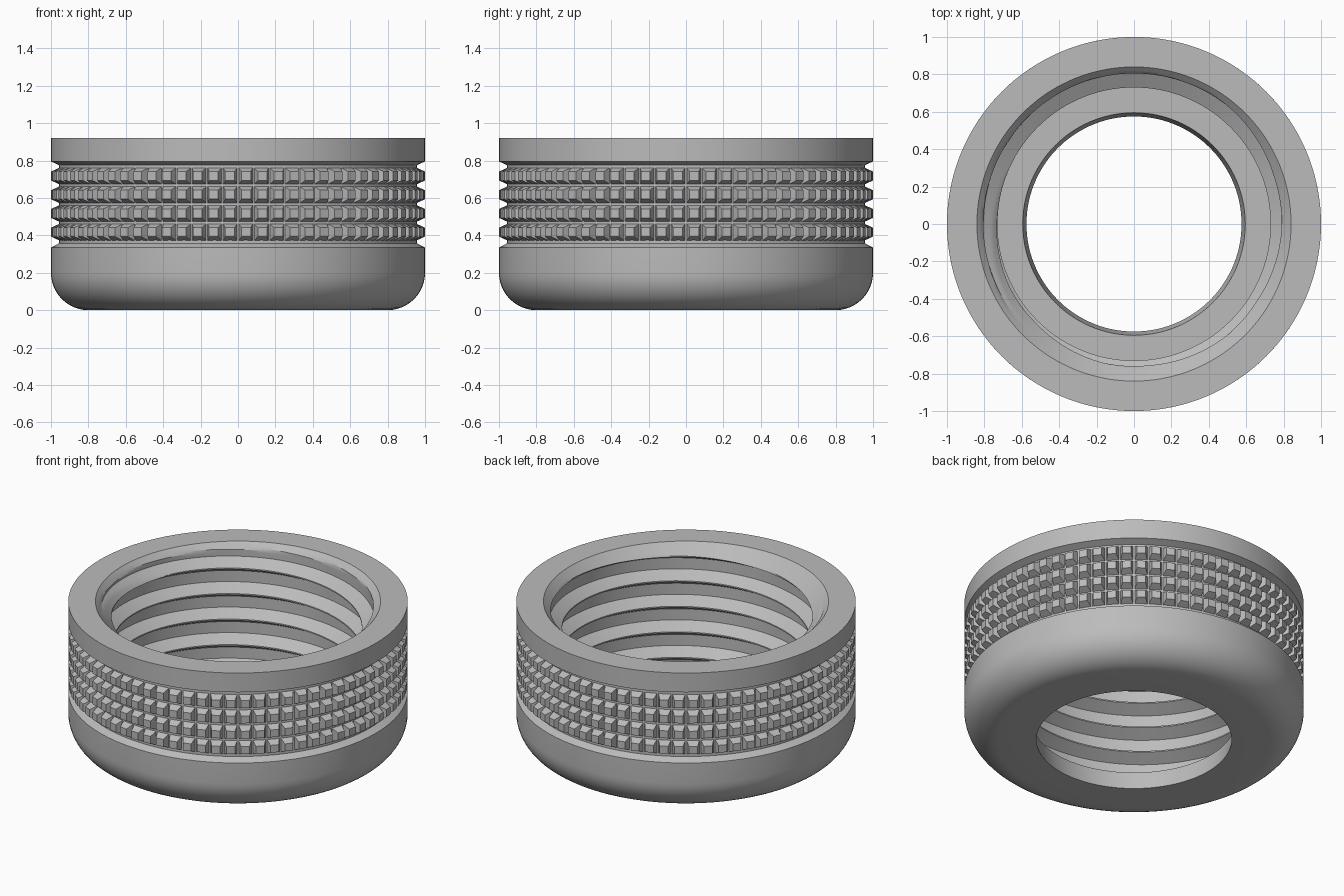
import bpy
import bmesh
import math

cube = bpy.data.objects.get("Cube")
if cube:
    bpy.data.objects.remove(cube, do_unlink=True)

SEGMENTS = 144
HEIGHT, FLOOR = 0.92, 0.12
CREST, ROOT = 0.73, 0.805
PITCH, FLANK, CREST_HALF = 0.166, 0.043, 0.004
CORE = 0.957

grey = bpy.data.materials.new("plain grey")
grey.use_nodes = True
grey.diffuse_color = (0.5, 0.5, 0.5, 1)
grey.node_tree.nodes["Principled BSDF"].inputs["Base Color"].default_value = (0.5, 0.5, 0.5, 1)


def finish(bm, name):
    bmesh.ops.remove_doubles(bm, verts=bm.verts, dist=1e-4)
    bmesh.ops.recalc_face_normals(bm, faces=bm.faces)
    mesh = bpy.data.meshes.new(name)
    bm.to_mesh(mesh)
    bm.free()
    mesh.materials.append(grey)
    obj = bpy.data.objects.new(name, mesh)
    bpy.context.collection.objects.link(obj)
    return obj


def polar(r, angle, z):
    return (r * math.cos(angle), r * math.sin(angle), z)


# Outer wall: rounded foot, recessed grip band, plain rim
outer = [(0.575, 0)]
for i in range(13):
    a = math.pi / 2 * i / 12
    outer.append((0.8 + 0.2 * math.sin(a), 0.2 - 0.2 * math.cos(a)))
outer += [(1, 0.335), (CORE, 0.357), (CORE, 0.775), (1, 0.795), (1, HEIGHT)]

# One turn of thread, top down: (height above the crest, radius)
corners = [(PITCH - CREST_HALF, CREST),
           (PITCH - CREST_HALF - FLANK, ROOT),
           (CREST_HALF + FLANK, ROOT),
           (CREST_HALF, CREST),
           (-CREST_HALF, CREST)]
STEPS = 5
turn = []
for (z0, r0), (z1, r1) in zip(corners, corners[1:]):
    for s in range(STEPS):
        t = s / STEPS
        turn.append((z0 + (z1 - z0) * t, r0 + (r1 - r0) * t))


def thread_radius(z, base):
    """Radius of the thread at height z, where one crest lies at base."""
    d = (z - base) % PITCH
    d = min(d, PITCH - d)
    t = min(max((d - CREST_HALF) / FLANK, 0), 1)
    return CREST + (ROOT - CREST) * t


def bore(angle):
    """Helical thread with a conical lead-in, from the rim to the floor."""
    base = 0.796 + PITCH * (math.degrees(angle) - 135) / 360
    points = []
    for n in range(2, -7, -1):
        for dz, _ in turn:
            z = min(max(base + n * PITCH + dz, FLOOR), HEIGHT)
            lead_in = CREST + z - 0.81
            points.append((max(thread_radius(z, base), lead_in), z))
    return points


# Threaded collar, swept column by column
bm = bmesh.new()
columns = []
for i in range(SEGMENTS + 1):
    angle = 2 * math.pi * i / SEGMENTS
    loop = outer + bore(angle) + [(0.595, FLOOR)]
    columns.append([bm.verts.new(polar(r, angle, z)) for r, z in loop])
for left, right in zip(columns, columns[1:]):
    count = len(left)
    for j in range(count):
        k = (j + 1) % count
        bm.faces.new((left[j], right[j], right[k], left[k]))
collar = finish(bm, "threaded_collar")
bpy.ops.object.select_all(action="DESELECT")
collar.select_set(True)
bpy.context.view_layer.objects.active = collar
bpy.ops.object.shade_smooth_by_angle(angle=math.radians(25))

# Grip studs: four rings of blunt pyramids
bm = bmesh.new()
TEETH = 72
SIGNS = [(-1, -1), (1, -1), (1, 1), (-1, 1)]
for row in range(4):
    zc = 0.417 + 0.1 * row
    for i in range(TEETH):
        ac = 2 * math.pi * (i + 0.5) / TEETH
        low = [bm.verts.new(polar(CORE - 0.003, ac + 0.04 * a, zc + 0.045 * b)) for a, b in SIGNS]
        top = [bm.verts.new(polar(1, ac + 0.025 * a, zc + 0.024 * b)) for a, b in SIGNS]
        bm.faces.new(low[::-1])
        bm.faces.new(top)
        for k in range(4):
            n = (k + 1) % 4
            bm.faces.new((low[k], low[n], top[n], top[k]))
finish(bm, "grip_studs")
